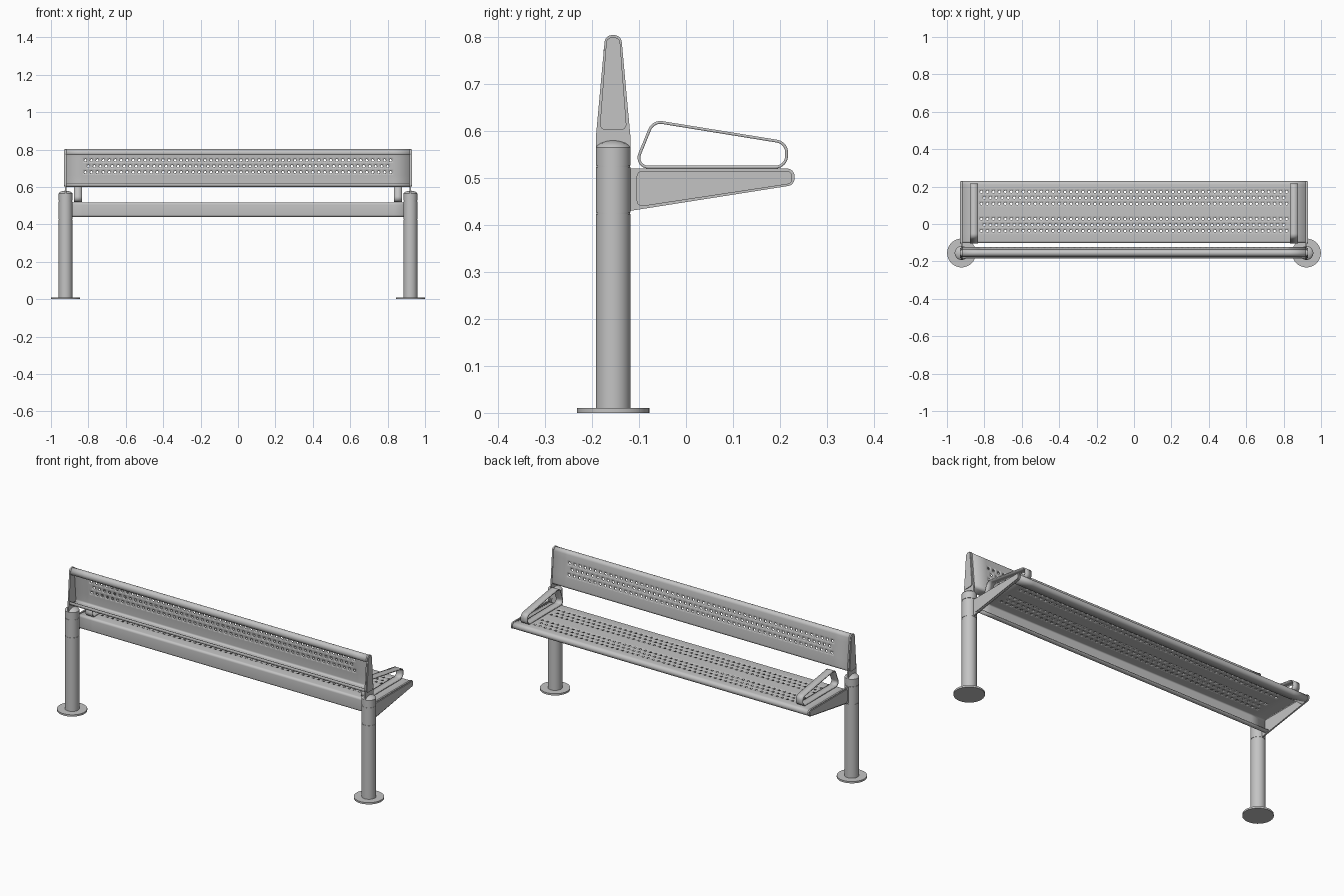
import bpy, bmesh, math
from mathutils import Vector

cube = bpy.data.objects.get("Cube")
if cube:
    bpy.data.objects.remove(cube, do_unlink=True)

steel = bpy.data.materials.new("grey_steel")
steel.use_nodes = True
GREY = (0.55, 0.55, 0.55, 1)
steel.diffuse_color = GREY
steel.node_tree.nodes["Principled BSDF"].inputs["Base Color"].default_value = GREY

POST_X, POST_Y = 0.922, -0.155
HALF = 0.016          # half of the hole spacing
HOLES = 52            # holes in a full row
HOLE_R = 0.007


def finish(name, bm, thickness=0):
    bmesh.ops.remove_doubles(bm, verts=bm.verts, dist=1e-5)
    bmesh.ops.recalc_face_normals(bm, faces=bm.faces)
    mesh = bpy.data.meshes.new(name)
    bm.to_mesh(mesh)
    bm.free()
    mesh.materials.append(steel)
    ob = bpy.data.objects.new(name, mesh)
    bpy.context.collection.objects.link(ob)
    if thickness:
        mod = ob.modifiers.new("thickness", 'SOLIDIFY')
        mod.thickness = thickness
        mod.offset = 0
    bpy.ops.object.select_all(action='DESELECT')
    ob.select_set(True)
    bpy.context.view_layer.objects.active = ob
    bpy.ops.object.shade_smooth_by_angle(angle=math.radians(35))


def rounded(corners, steps=6):
    """Closed outline from (y, z, radius) corners."""
    out = []
    for i, (y, z, r) in enumerate(corners):
        p = Vector((y, z))
        if r == 0:
            out.append(p)
            continue
        u = (Vector(corners[i - 1][:2]) - p).normalized()
        v = (Vector(corners[(i + 1) % len(corners)][:2]) - p).normalized()
        half = u.angle(v) / 2
        centre = p + (u + v).normalized() * (r / math.sin(half))
        a = p + u * (r / math.tan(half)) - centre
        b = p + v * (r / math.tan(half)) - centre
        for k in range(steps + 1):
            # blend of the two radii along the arc
            t, sweep = k / steps, math.pi - 2 * half
            out.append(centre + (a * math.sin((1 - t) * sweep)
                                 + b * math.sin(t * sweep)) / math.sin(sweep))
    return out


def plate(name, outline, x0, x1):
    """Flat plate with a (y, z) outline, running from x0 to x1."""
    bm = bmesh.new()
    face = bm.faces.new([bm.verts.new((x0, p.x, p.y)) for p in outline])
    ext = bmesh.ops.extrude_face_region(bm, geom=[face])
    verts = [g for g in ext["geom"] if isinstance(g, bmesh.types.BMVert)]
    bmesh.ops.translate(bm, verts=verts, vec=(x1 - x0, 0, 0))
    if len(bm.faces) == len(outline) + 1:      # close the near side
        bm.faces.new([v for v in bm.verts if v not in verts])
    finish(name, bm)


def strap(name, outline, x0, x1, thickness):
    """Closed band bent along a (y, z) outline."""
    bm = bmesh.new()
    rings = [[bm.verts.new((x, p.x, p.y)) for p in outline] for x in (x0, x1)]
    for i in range(len(outline)):
        bm.faces.new((rings[0][i - 1], rings[0][i], rings[1][i], rings[1][i - 1]))
    finish(name, bm, thickness)


def lathe(name, x, y, profile, sides=40):
    bm = bmesh.new()
    rings = []
    for r, z in profile:
        rings.append([bm.verts.new((x + r * math.cos(math.tau * k / sides),
                                    y + r * math.sin(math.tau * k / sides), z))
                      for k in range(sides)])
    for a, b in zip(rings, rings[1:]):
        for k in range(sides):
            bm.faces.new((a[k - 1], a[k], b[k], b[k - 1]))
    for ring in (rings[0], rings[-1]):
        bm.faces.new(ring)
    finish(name, bm)


def perforated_sheet(name, before, after, groups, half_len, thickness):
    """Folded sheet; the flat part joins before[-1] to after[0].
    groups gives the distance along it to the middle of each three-row band."""
    a, b = Vector(before[-1]), Vector(after[0])
    along = (b - a).normalized()
    pts = [Vector(p) for p in before]
    rows = []
    for mid in groups:
        first = len(pts)
        pts += [a + along * (mid + k * HALF) for k in range(-3, 4)]
        rows += [(first + 1, 0), (first + 3, 1), (first + 5, 0)]
    pts += [Vector(p) for p in after]
    xs = [-half_len] + [(k - HOLES) * HALF for k in range(2 * HOLES + 1)] + [half_len]

    bm = bmesh.new()
    grid = [[bm.verts.new((x, p.x, p.y)) for p in pts] for x in xs]
    around = [(1, 0), (1, 1), (0, 1), (-1, 1), (-1, 0), (-1, -1), (0, -1), (1, -1)]
    used = set()
    for j, shift in rows:
        for h in range(HOLES - shift):
            i = 2 + shift + 2 * h
            used |= {(i - 1, j - 1), (i, j - 1), (i - 1, j), (i, j)}
            outer = [grid[i + di][j + dj] for di, dj in around]
            c = grid[i][j].co
            inner = [bm.verts.new(c + (v.co - c).normalized() * HOLE_R) for v in outer]
            for k in range(8):
                bm.faces.new((outer[k - 1], outer[k], inner[k], inner[k - 1]))
    for i in range(len(xs) - 1):
        for j in range(len(pts) - 1):
            if (i, j) not in used:
                bm.faces.new((grid[i][j], grid[i + 1][j],
                              grid[i + 1][j + 1], grid[i][j + 1]))
    bmesh.ops.delete(bm, geom=[v for v in bm.verts if not v.link_faces], context='VERTS')
    finish(name, bm, thickness)


def arc(cy, cz, r, start, end, steps=6):
    angles = [math.radians(start + (end - start) * k / steps) for k in range(steps + 1)]
    return [(cy + r * math.cos(t), cz + r * math.sin(t)) for t in angles]


# Seat: rear fold, flat top with two bands of holes, rolled leading edge
perforated_sheet(
    "seat",
    [(-0.07, 0.445)] + arc(-0.09, 0.452, 0.01, 280, 180) + arc(-0.09, 0.505, 0.01, 180, 90),
    arc(0.212, 0.5, 0.015, 90, -80, 8) + [(0.185, 0.481)],
    [0.085, 0.23], 0.92, 0.005)

# Backrest: flat sitting face with one band of holes, rolled top and bottom
perforated_sheet(
    "backrest",
    [(-0.183, 0.622)] + arc(-0.173, 0.613, 0.01, 180, 270) + arc(-0.137, 0.615, 0.012, 270, 365),
    arc(-0.155, 0.784, 0.016, 5, 175, 10) + [(-0.173, 0.77)],
    [0.095], 0.92, 0.005)

# Outlines shared by both ends
seat_end = rounded([(-0.15, 0.425, 0), (0.231, 0.485, 0.016), (0.231, 0.52, 0.016), (-0.15, 0.52, 0)])
seat_cap = rounded([(-0.105, 0.438, 0.012), (0.226, 0.488, 0.012),
                    (0.226, 0.515, 0.012), (-0.105, 0.515, 0.012)])
back_end = rounded([(-0.192, 0.55, 0), (-0.118, 0.55, 0), (-0.118, 0.585, 0),
                    (-0.138, 0.804, 0.016), (-0.172, 0.804, 0.016), (-0.192, 0.585, 0)])
back_cap = rounded([(-0.184, 0.602, 0.012), (-0.126, 0.602, 0.012),
                    (-0.141, 0.799, 0.012), (-0.169, 0.799, 0.012)])
arm_loop = rounded([(-0.11, 0.523, 0.02), (0.214, 0.523, 0.024),
                    (0.214, 0.575, 0.024), (-0.07, 0.621, 0.025)], 8)

# Post with two fine grooves and a domed cap
post = [(0.037, 0.005)]
for z in (0.425, 0.525):
    post += [(0.037, z - 0.002), (0.0355, z - 0.002), (0.0355, z + 0.002), (0.037, z + 0.002)]
post += [(0.037, 0.565), (0.034, 0.569), (0.027, 0.574), (0.015, 0.578), (0.004, 0.58)]

for side, s in (("left", 1), ("right", -1)):
    lathe(side + "_base_disc", s * POST_X, POST_Y, [(0.077, 0), (0.077, 0.01)], 48)
    lathe(side + "_post", s * POST_X, POST_Y, post)
    plate(side + "_seat_end", seat_end, s * 0.918, s * 0.926)
    plate(side + "_seat_cap", seat_cap, s * 0.925, s * 0.930)
    plate(side + "_backrest_end", back_end, s * 0.918, s * 0.926)
    plate(side + "_backrest_cap", back_cap, s * 0.925, s * 0.930)
    strap(side + "_armrest", arm_loop, s * 0.835, s * 0.876, 0.006)
